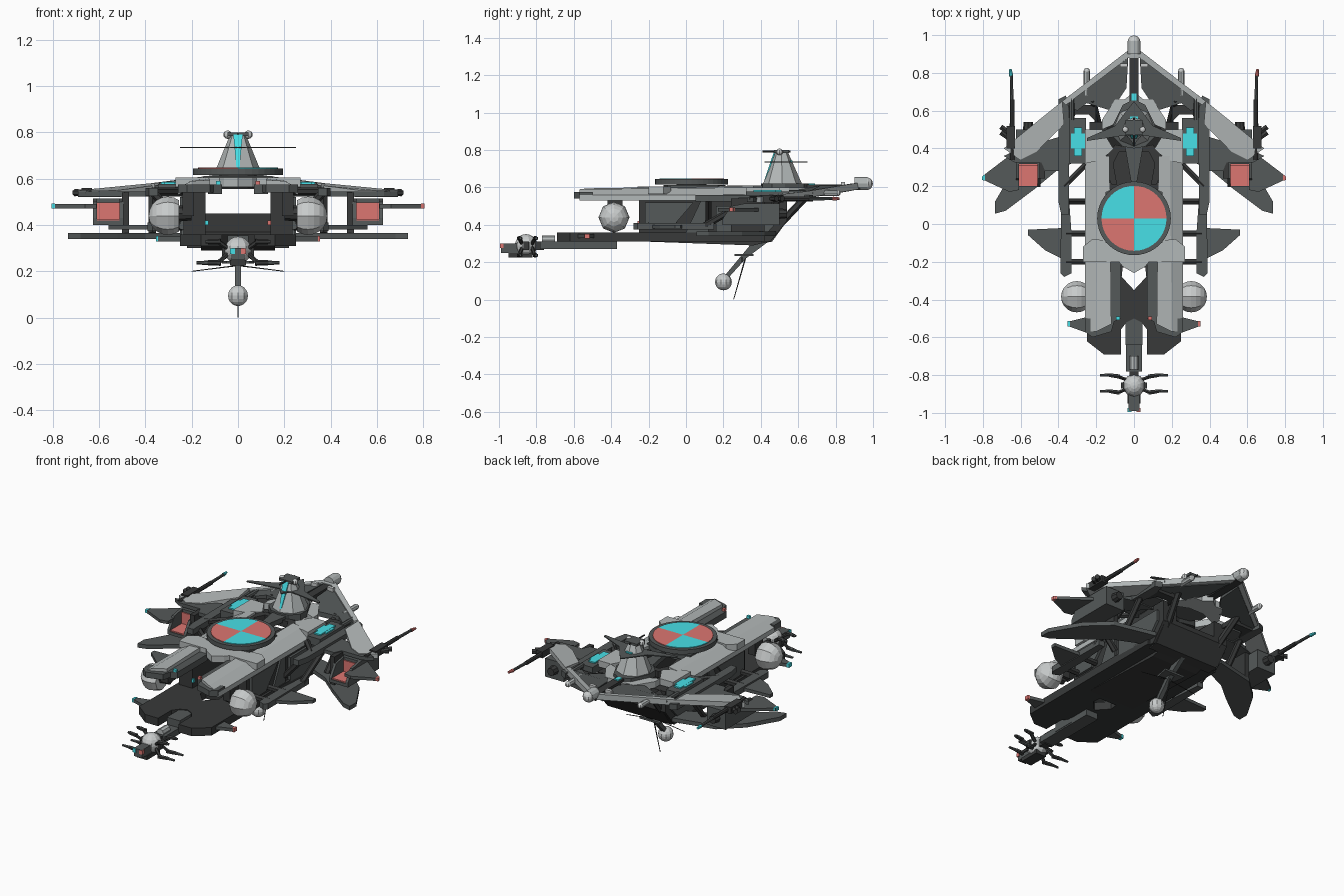
import bpy, bmesh, math
from mathutils import Vector


def material(name, r, g, b):
    m = bpy.data.materials.new(name)
    m.diffuse_color = (r, g, b, 1)
    return m


LIGHT = material("light_grey", .45, .48, .48)
PALE = material("pale_grey", .58, .60, .60)
MID = material("mid_grey", .09, .10, .10)
DARK = material("dark_grey", .04, .042, .042)
CYAN = material("cyan", .065, .76, .82)
RED = material("red", .72, .18, .165)


def finish(name, bm, mat):
    bmesh.ops.recalc_face_normals(bm, faces=bm.faces)
    me = bpy.data.meshes.new(name)
    bm.to_mesh(me)
    bm.free()
    me.materials.append(mat)
    ob = bpy.data.objects.new(name, me)
    bpy.context.collection.objects.link(ob)
    return ob


def prism(name, pts, offset, mat):
    """Extrude a 3D outline along an offset."""
    bm = bmesh.new()
    a = [bm.verts.new(p) for p in pts]
    b = [bm.verts.new(Vector(p) + Vector(offset)) for p in pts]
    bm.faces.new(a)
    bm.faces.new(b[::-1])
    for i in range(len(a)):
        j = (i + 1) % len(a)
        bm.faces.new((a[i], a[j], b[j], b[i]))
    return finish(name, bm, mat)


def slab(name, pts, z, t, mat):
    """Plate with top at z (or per-point z), t thick."""
    return prism(name, [(p[0], p[1], p[2] if len(p) > 2 else z) for p in pts], (0, 0, -t), mat)


def slabs(name, pts, z, t, mat):
    for s in (1, -1):
        slab(name, [(p[0] * s,) + tuple(p[1:]) for p in pts], z, t, mat)


def side(name, pts, x0, x1, mat, both=True):
    """Side profile (y, z) extruded across x."""
    for s in ((1, -1) if both else (1,)):
        prism(name, [(x0 * s, y, z) for y, z in pts], ((x1 - x0) * s, 0, 0), mat)


def box(name, x, y, z, mat, both=False):
    side(name, [(y[0], z[0]), (y[1], z[0]), (y[1], z[1]), (y[0], z[1])], x[0], x[1], mat, both)


def rod(name, a, b, r1, r2, mat, n=8):
    a, b = Vector(a), Vector(b)
    bm = bmesh.new()
    bmesh.ops.create_cone(bm, cap_ends=True, segments=n, radius1=r1, radius2=r2, depth=(b - a).length)
    ob = finish(name, bm, mat)
    ob.rotation_mode = 'QUATERNION'
    ob.rotation_quaternion = (b - a).to_track_quat('Z', 'Y')
    ob.location = (a + b) / 2
    return ob


def ball(name, c, r, mat, n=10, cut=None):
    """Sphere, optionally cut flat at a height along its own axis."""
    bm = bmesh.new()
    bmesh.ops.create_uvsphere(bm, u_segments=n, v_segments=10, radius=r)
    if cut is not None:
        res = bmesh.ops.bisect_plane(bm, geom=bm.verts[:] + bm.edges[:] + bm.faces[:], plane_co=(0, 0, cut),
                                     plane_no=(0, 0, 1), clear_inner=True)
        bmesh.ops.holes_fill(bm, edges=[e for e in res["geom_cut"] if isinstance(e, bmesh.types.BMEdge)])
    ob = finish(name, bm, mat)
    ob.location = c
    return ob


# Lower deck with nose notch and a hole behind it
slabs("lower_deck", [(.07, -.69), (.16, -.69), (.25, -.62), (.25, .42), (.0, .42), (0, -.23),
                     (.06, -.23), (.065, -.28), (0, -.35), (0, -.50), (.04, -.52), (.07, -.56)], .36, .05, DARK)
side("stern_ramp", [(.40, .30), (.46, .31), (.54, .42), (.54, .45), (.40, .37)], -.22, .22, DARK, False)
side("keel", [(-.20, .31), (.36, .29), (.44, .31), (.44, .36), (-.20, .36)], -.16, .16, DARK, False)
# Hull side walls and inner faces
side("hull_wall", [(-.25, .34), (.45, .31), (.54, .42), (.54, .55), (-.25, .55)], .14, .235, DARK)
side("wall_panel", [(-.22, .38), (-.08, .38), (.04, .52), (-.22, .52)], .235, .25, MID)
side("wall_panel", [(.0, .36), (.12, .36), (.12, .53), (.08, .53)], .235, .245, MID)
side("wall_panel", [(.16, .35), (.42, .34), (.5, .43), (.5, .5), (.16, .5)], .235, .25, MID)
# Upper deck strips with sloping shoulders
slabs("upper_strip", [(.12, -.53, .595), (.13, .36, .61), (.19, .36, .60), (.20, -.57, .59)], 0, .05, LIGHT)
slabs("shoulder", [(.20, -.57, .59), (.19, .36, .60), (.26, .40, .56), (.26, -.57, .56)], 0, .03, LIGHT)
slabs("inner_strip", [(.07, -.50), (.13, -.53), (.13, -.17), (.07, -.2)], .575, .04, MID)
slabs("strip_nose", [(.10, -.50), (.12, -.57), (.22, -.60), (.26, -.57), (.26, -.50)], .575, .035, MID)
slabs("cross_brace", [(0, -.26), (.06, -.225), (.08, -.20), (.27, -.20), (.27, -.12), (.22, -.08), (0, -.10)],
      .605, .04, LIGHT)
slabs("disc_base", [(0, -.12), (.15, -.1), (.15, .17), (.07, .21), (0, .21)], .612, .03, MID)
slabs("rear_panel", [(.17, .34), (.26, .32), (.26, .50), (.17, .50), (.11, .40)], .60, .04, LIGHT)
slabs("rear_brace", [(0, .40), (.10, .42), (.17, .33), (.12, .21), (.09, .21), (.11, .32), (.08, .38), (0, .38)],
      .595, .04, DARK)
slabs("spine_wedge", [(0, .22), (.015, .22), (.05, .42), (0, .42)], .61, .03, MID)

# Radar disc with quarter colours
rod("disc_rim", (0, .03, .617), (0, .03, .645), .195, .195, MID, 40)
rod("disc_stem", (0, .03, .56), (0, .03, .62), .08, .08, DARK, 12)
for q, mat in enumerate((RED, CYAN, RED, CYAN)):
    arc = [(.172 * math.cos((q + i / 10) * math.pi / 2), .03 + .172 * math.sin((q + i / 10) * math.pi / 2))
           for i in range(11)]
    slab("disc_quarter", [(0, .03)] + arc, .649, .006, mat)

# Tower, cyan stripe, thin blades
rod("tower", (0, .515, .61), (0, .51, .785), .108, .036, LIGHT, 8)
slabs("tower_base", [(0, .40), (.06, .41), (.11, .46), (.11, .53), (.06, .63), (0, .66)], .62, .04, MID)
prism("tower_stripe", [(-.006, .419, .64), (.006, .419, .64), (.02, .470, .79), (-.02, .470, .79)],
      (0, .008, 0), CYAN)
slabs("tower_blade", [(0, .42), (.04, .47), (.25, .44), (.25, .455), (.10, .52), (.04, .60), (0, .65)], .738, .006, MID)
box("tower_cap", (-.045, .045), (.47, .55), (.785, .80), MID)
box("tower_light", (-.02, .02), (.54, .57), (.737, .745), CYAN)
for s in (1, -1):
    ball("tower_knob", (.045 * s, .50, .79), .018, PALE, 8)
rod("tower_pin", (0, .41, .793), (0, .56, .793), .005, .005, DARK, 6)

# Rear V wing
slabs("rear_wing_edge", [(0, .93, .625), (.03, .92, .625), (.38, .65, .58), (.36, .63, .58), (.03, .88, .62), (0, .88, .62)],
      0, .035, LIGHT)
slabs("rear_wing_panel", [(.03, .885, .612), (.365, .635, .57), (.30, .60, .57), (.25, .64, .575), (.12, .60, .59),
                          (.04, .72, .61)], 0, .03, MID)
slabs("outer_wing", [(.38, .65, .58), (.69, .40, .55), (.60, .34, .55), (.52, .38, .55), (.37, .53, .57)], 0, .03, LIGHT)
slabs("wing_root", [(0, .70), (.05, .66), (.10, .66), (.17, .55), (.17, .50), (.05, .55), (0, .55)], .60, .04, LIGHT)
slabs("wing_bridge", [(.20, .63), (.37, .63), (.40, .53), (.34, .52), (.31, .58), (.24, .58), (.2, .54)], .555, .03, DARK)
box("tail_spine", (-.025, .025), (.6, .93), (.585, .615), DARK)
box("tail_cyan", (-.014, .014), (.655, .69), (.615, .622), CYAN)
box("tail_light", (.035, .075), (.83, .85), (.60, .63), PALE, True)
rod("tail_pod", (0, .90, .62), (0, .97, .62), .035, .035, LIGHT, 12)
ball("tail_cap", (0, .965, .62), .034, PALE)
for s in (1, -1):
    rod("tail_peg", (.25 * s, .68, .57), (.25 * s, .81, .57), .017, .017, LIGHT)
    ball("peg_tip", (.25 * s, .81, .57), .017, PALE, 8)
    rod("rail_peg", (.33 * s, .55, .57), (.33 * s, .68, .57), .015, .015, MID)
    # Stern frame legs
    rod("stern_leg", (.18 * s, .50, .40), (.22 * s, .66, .57), .02, .02, DARK, 6)

# Cyan vents on dark housings
box("vent_housing", (.255, .345), (.32, .56), (.53, .578), MID, True)
box("vent", (.275, .318), (.36, .51), (.578, .586), CYAN, True)
box("vent_cross", (.26, .333), (.40, .48), (.578, .585), CYAN, True)

# Side rails and struts
slabs("rear_rail", [(.345, .05), (.385, .05), (.40, .12), (.40, .66), (.36, .68), (.345, .6)], .56, .035, MID)
slabs("front_rail", [(.33, -.06), (.33, -.26), (.37, -.28), (.39, -.26), (.385, .15), (.345, .15)], .41, .035, MID)
for s in (1, -1):
    for a, b in (((.24, .12, .40), (.37, .12, .545)), ((.24, -.05, .395), (.36, -.05, .395)),
                 ((.24, -.2, .395), (.36, -.2, .395)), ((.24, .33, .545), (.37, .2, .545)),
                 ((.37, .1, .395), (.37, .35, .54)), ((.37, .35, .36), (.37, .5, .54))):
        rod("strut", (a[0] * s, a[1], a[2]), (b[0] * s, b[1], b[2]), .018, .018, DARK, 6)
slabs("mid_fin", [(.35, -.02), (.56, -.03), (.56, -.06), (.47, -.14), (.39, -.18), (.35, -.18)], .40, .02, MID)

# Outer wings and engine boxes with open scoops
slabs("lower_wing", [(.24, .48), (.24, .36), (.40, .29), (.52, .19), (.68, .07), (.735, .055), (.735, .12), (.63, .30),
                     (.5, .42)], .365, .025, MID)
slabs("upper_fin", [(.61, .40), (.80, .255), (.80, .235), (.66, .17), (.61, .18)], .49, .018, MID)
slabs("pylon_plate", [(.24, .46), (.40, .46), (.60, .40), (.69, .36), (.63, .325), (.49, .325), (.47, .28), (.40, .28)],
      .545, .022, MID)
box("pylon_post", (.47, .50), (.24, .42), (.35, .54), DARK, True)
box("engine", (.495, .625), (.318, .50), (.40, .515), MID, True)
box("scoop_floor", (.495, .625), (.195, .32), (.40, .42), MID, True)
for x in (.495, .608):
    side("scoop_cheek", [(.195, .40), (.32, .40), (.32, .515), (.24, .50), (.195, .43)], x, x + .017, MID)
box("intake_floor", (.512, .608), (.20, .318), (.42, .427), RED, True)
box("intake_back", (.512, .608), (.311, .318), (.427, .497), RED, True)
for s in (1, -1):
    rod("exhaust", (.56 * s, .48, .46), (.56 * s, .54, .46), .03, .024, DARK)
    tip = RED if s > 0 else CYAN
    slab("fin_light", [(.79 * s, .263), (.806 * s, .25), (.806 * s, .233), (.79 * s, .23)], .492, .02, tip)
    # Rear-facing guns
    rod("gun", (.645 * s, .34, .54), (.645 * s, .66, .54), .014, .012, DARK)
    rod("gun_barrel", (.645 * s, .60, .54), (.65 * s, .79, .54), .010, .008, MID)
    rod("gun_tip", (.65 * s, .785, .54), (.655 * s, .82, .54), .011, .007, tip)
    box("gun_block", (.63 * s, .675 * s), (.40, .52), (.52, .56), DARK)
    for y in (.46, .49):
        rod("gun_fork", (.66 * s, y - .01, .54), (.705 * s, y + .025, .54), .012, .016, DARK, 6)
    # Side spheres, flattened against the hull
    ball("side_sphere", (.303 * s, -.385, .44), .083, PALE, 8, -.048).rotation_euler = (0, s * math.pi / 2, 0)
    rod("sphere_mount", (.2 * s, -.385, .45), (.26 * s, -.385, .45), .03, .035, DARK)
    # Front canards
    slab("canard", [(.24 * s, -.49), (.34 * s, -.515), (.35 * s, -.54), (.24 * s, -.58)], .35, .02, MID)
    slab("canard_light", [(.338 * s, -.513), (.353 * s, -.515), (.353 * s, -.542), (.338 * s, -.542)], .352, .024, tip)
    box("bow_light", (.075 * s, .095 * s), (-.507, -.49), (.575, .59), tip)
    box("wall_light", (.142 * s, .128 * s), (-.258, -.24), (.40, .42), tip)
side("sphere_hanger", [(-.42, .54), (-.34, .54), (-.34, .44), (-.42, .44)], .19, .24, DARK)

# Nose boom and sensor head
box("nose_boom", (-.042, .042), (-.78, -.37), (.272, .31), MID)
box("boom_root", (-.045, .045), (-.64, -.50), (.28, .355), MID)
box("boom_neck", (-.025, .025), (-.84, -.76), (.265, .31), DARK)
rod("neck_pod", (0, -.77, .318), (0, -.70, .318), .024, .024, LIGHT)
ball("nose_ball", (0, -.855, .29), .06, PALE)
box("nose_bracket", (-.068, .068), (-.87, -.84), (.265, .31), DARK)
box("chin", (-.035, .035), (-.95, -.82), (.225, .25), DARK)
box("muzzle", (-.028, .028), (-.99, -.89), (.25, .30), MID)
for s in (1, -1):
    tip = RED if s > 0 else CYAN
    box("muzzle_light", (.012 * s, .034 * s), (-.995, -.975), (.275, .299), tip)
    for y in (-.80, -.885):
        for z, x in ((.237, .18), (.328, .14)):
            rod("feeler_arm", (.03 * s, y * .5 - .4275, .29), (.085 * s, y - .008, z), .010, .010, DARK, 6)
            rod("feeler", (.075 * s, y - .008, z), (.13 * s, y, z), .013, .011, DARK, 6)
            rod("feeler_tip", (.11 * s, y, z), (x * s, y, z), .011, .007, MID, 6)
    rod("whisker", (0, .30, .225), (.20 * s, .30, .20), .003, .002, DARK, 5)

# Belly antenna
prism("antenna_strut", [(-.014, .44, .31), (-.014, .35, .30), (-.014, .20, .12), (-.014, .225, .115), (-.014, .32, .22)],
      (.028, 0, 0), MID)
slabs("antenna_fin", [(0, .36), (.07, .36), (.05, .26), (0, .28)], .245, .012, MID)
ball("antenna_ball", (0, .20, .095), .045, PALE)
rod("antenna_needle", (0, .32, .23), (0, .255, .002), .004, .002, DARK, 6)
